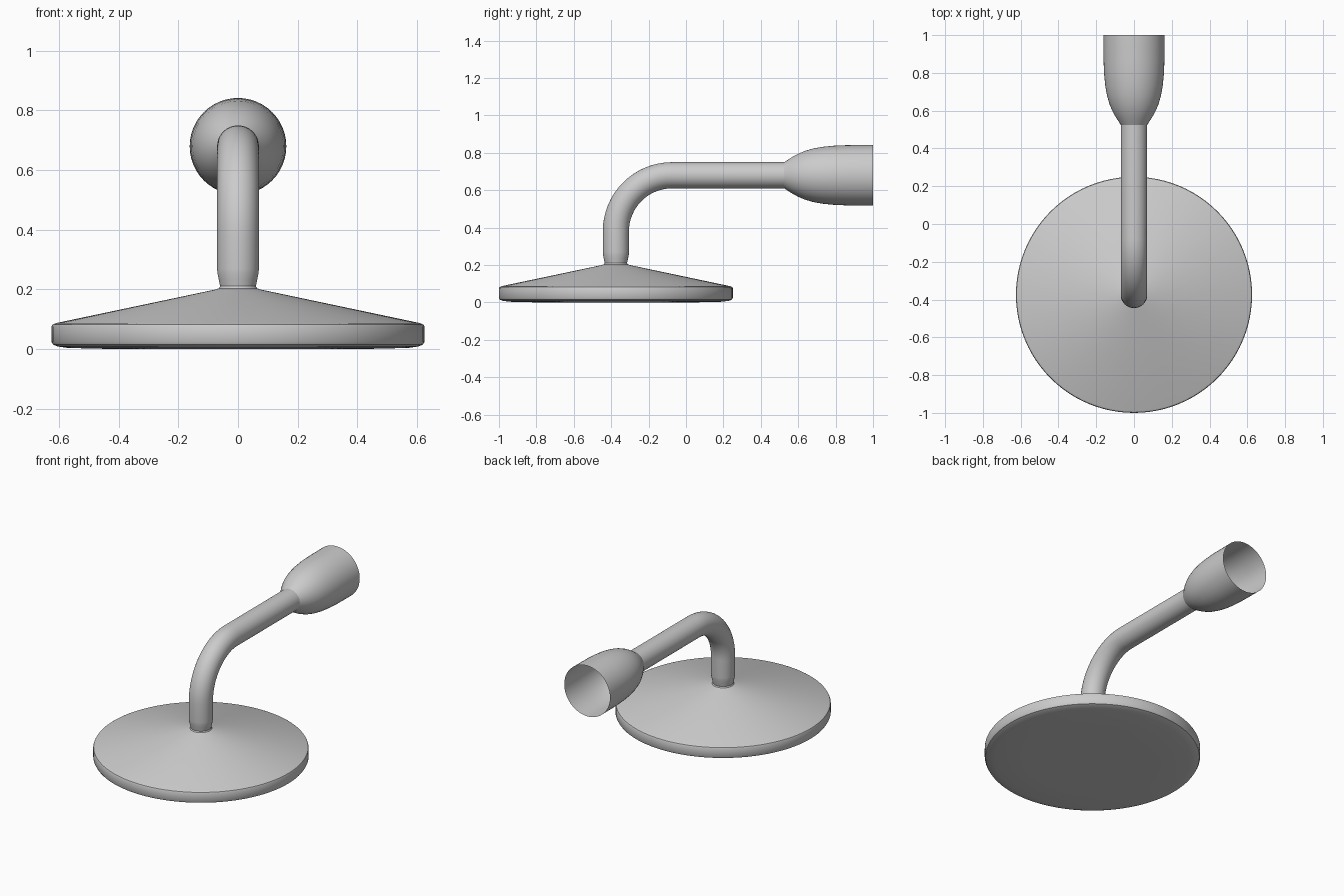
import bpy, bmesh
from math import sin, cos, pi, radians

if "Cube" in bpy.data.objects:
    bpy.data.objects.remove(bpy.data.objects["Cube"])

HEAD_Y, ARM_Z, PIPE_R, BEND_R = -0.375, 0.68, 0.07, 0.30


def sweep(name, rings, segments, cap_start=False, sharp=35):
    """Skin circular rings given as (y, z, tangent angle in the YZ plane, radius)."""
    bm = bmesh.new()
    loops = []
    for y, z, a, r in rings:
        loops.append([bm.verts.new((r * cos(t), y - r * sin(t) * sin(a), z + r * sin(t) * cos(a)))
                      for t in (2 * pi * i / segments for i in range(segments))])
    for lo, hi in zip(loops, loops[1:]):
        for i in range(segments):
            j = (i + 1) % segments
            bm.faces.new((lo[i], hi[i], hi[j], lo[j]))
    if cap_start:
        bm.faces.new(loops[0])
    bmesh.ops.recalc_face_normals(bm, faces=bm.faces)
    mesh = bpy.data.meshes.new(name)
    bm.to_mesh(mesh)
    bm.free()
    obj = bpy.data.objects.new(name, mesh)
    bpy.context.collection.objects.link(obj)
    bpy.ops.object.select_all(action='DESELECT')
    obj.select_set(True)
    bpy.context.view_layer.objects.active = obj
    bpy.ops.object.shade_smooth_by_angle(angle=radians(sharp))
    return obj


# Wide shower head: flat underside, rounded rim, shallow cone
head = [(0.40, 0.0), (0.57, 0.004), (0.605, 0.009), (0.62, 0.015), (0.625, 0.024),
        (0.625, 0.076), (0.622, 0.082), (0.612, 0.087), (0.075, 0.2), (0.064, 0.204), (0.06, 0.211)]
sweep("shower_head", [(HEAD_Y, z, pi / 2, r) for r, z in head], 96, cap_start=True)

# Bent pipe: tapered neck, vertical run, quarter bend, horizontal run
pipe = [(HEAD_Y, z, pi / 2, r) for z, r in
        ((0.211, 0.06), (0.235, 0.065), (0.255, 0.069), (0.27, PIPE_R))]
for i in range(17):
    a = pi / 2 * (1 - i / 16)
    pipe.append((HEAD_Y + BEND_R * (1 - sin(a)), ARM_Z - BEND_R + BEND_R * cos(a), a, PIPE_R))
pipe.append((0.525, ARM_Z, 0, PIPE_R))
sweep("arm_pipe", pipe, 48)

# Bell-shaped wall fitting, open at the wall end
cup = [(0.525, 0.07), (0.545, 0.083), (0.57, 0.099), (0.60, 0.115), (0.635, 0.13), (0.68, 0.143),
       (0.73, 0.152), (0.79, 0.158), (0.86, 0.161), (1.0, 0.162)]
sweep("wall_fitting", [(y, ARM_Z, 0, r) for y, r in cup], 48)
